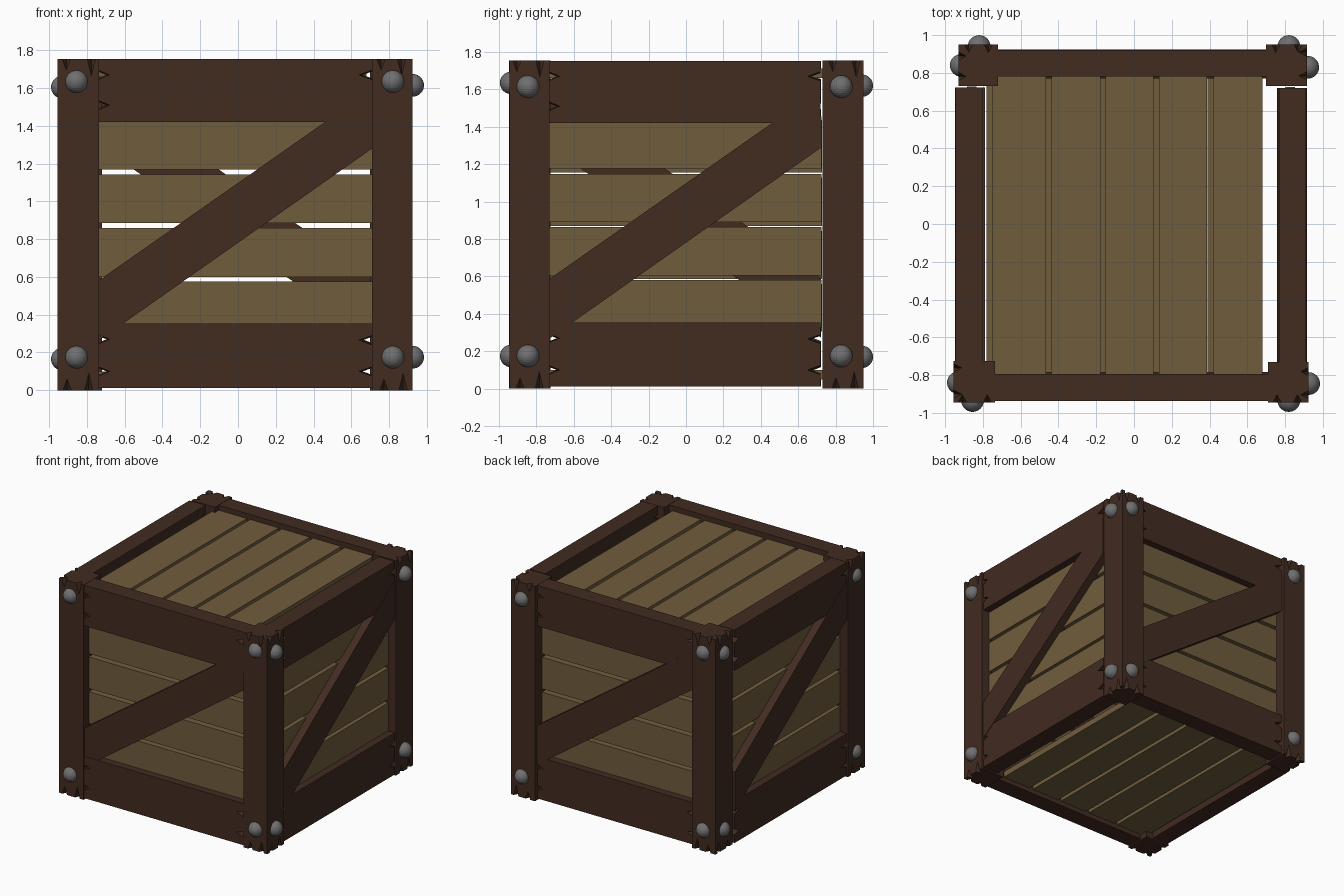
import bpy, bmesh, random
from math import pi
from mathutils import Matrix, Vector

if "Cube" in bpy.data.objects:
    bpy.data.objects.remove(bpy.data.objects["Cube"])

random.seed(4)


def material(name, rgb):
    m = bpy.data.materials.new(name)
    m.diffuse_color = (*rgb, 1)
    m.use_nodes = True
    m.node_tree.nodes["Principled BSDF"].inputs["Base Color"].default_value = m.diffuse_color
    return m


DARK = material("dark brown frame", (0.054, 0.025, 0.0155))
TAN = material("tan planks", (0.162, 0.108, 0.046))
GREY = material("grey bolts", (0.16, 0.16, 0.16))


def finish(bm, name, mat, matrix=Matrix()):
    bmesh.ops.recalc_face_normals(bm, faces=bm.faces)
    me = bpy.data.meshes.new(name)
    bm.to_mesh(me)
    bm.free()
    me.transform(matrix)
    if mat:
        me.materials.append(mat)
    ob = bpy.data.objects.new(name, me)
    bpy.context.collection.objects.link(ob)
    return ob


def box(name, lo, hi, mat, matrix=Matrix()):
    bm = bmesh.new()
    lo, hi = Vector(lo), Vector(hi)
    bmesh.ops.create_cube(bm, size=1, matrix=Matrix.Translation((lo + hi) / 2) @ Matrix.Diagonal((*(hi - lo), 1)))
    return finish(bm, name, mat, matrix)


def prism(name, pts, y0, y1, mat, matrix=Matrix()):
    """Outline in x, z pushed through from y0 to y1."""
    bm = bmesh.new()
    f = bm.faces.new([bm.verts.new((x, y0, z)) for x, z in pts])
    new = bmesh.ops.extrude_face_region(bm, geom=[f])["geom"]
    bmesh.ops.translate(bm, vec=(0, y1 - y0, 0), verts=[v for v in new if isinstance(v, bmesh.types.BMVert)])
    return finish(bm, name, mat, matrix)


def chip(ob, chips, matrix=Matrix()):
    """Cut octahedral splinters one by one, each given as (centre, half sizes)."""
    full = len(ob.data.polygons)
    for centre, half in chips:
        bm = bmesh.new()
        for axis in range(3):
            for s in (-1, 1):
                p = Vector(centre)
                p[axis] += s * half[axis]
                bm.verts.new(p)
        bmesh.ops.convex_hull(bm, input=bm.verts[:])
        cutter = finish(bm, "splinter_cutter", None, matrix)
        cutter.hide_render = True
        mod = ob.modifiers.new("splinter", "BOOLEAN")
        mod.operation = "DIFFERENCE"
        mod.solver = "EXACT"
        mod.object = cutter
        bpy.context.view_layer.update()
        me = bpy.data.meshes.new_from_object(ob.evaluated_get(bpy.context.evaluated_depsgraph_get()))
        ob.modifiers.clear()
        # keep the cut only if the beam survived it whole
        zs = [v.co.z for v in me.vertices]
        old = [v.co.z for v in ob.data.vertices]
        if len(me.polygons) >= full and max(zs) - min(zs) > 0.98 * (max(old) - min(old)):
            ob.data = me
        bpy.data.objects.remove(cutter)
    ob.data.materials.clear()
    ob.data.materials.append(DARK)
    for p in ob.data.polygons:
        p.material_index = 0


# corner posts with splintered ends: x0, x1, y0, y1
H = 1.755
POSTS = {
    "front_left": (-0.955, -0.735, -0.945, -0.725),
    "front_right": (0.71, 0.925, -0.945, -0.73),
    "back_right": (0.70, 0.915, 0.73, 0.95),
    "back_left": (-0.93, -0.72, 0.73, 0.95),
}
for name, (x0, x1, y0, y1) in POSTS.items():
    post = box(name + "_post", (x0, y0, 0), (x1, y1, H), DARK)
    xo = x0 if x0 < 0 else x1
    yo = y0 if y0 < 0 else y1
    chips = []
    for z in (0, H):
        for t, depth in ((0.26, 0.06), (0.76, 0.09)):
            t += random.uniform(-0.06, 0.06)
            chips.append(((x0 + t * (x1 - x0), yo, z), (0.022, 0.042, depth)))
            t += random.uniform(-0.04, 0.04)
            chips.append(((xo, y0 + t * (y1 - y0), z), (0.042, 0.022, depth)))
    chip(post, chips)

# four sides, built facing the front and turned: span a..b, outer, inner, plank shift,
# brace offset, bolt heights, bolts as (along, distance)
SIDES = [
    ("front", -0.735, 0.71, 0.937, 0.795, 0.0, -0.003, (0.175, 1.635), ((-0.855, 0.935), (0.82, 0.935))),
    ("right", -0.73, 0.72, 0.912, 0.768, 0.006, 0.004, (0.175, 1.615), ((-0.845, 0.925), (0.83, 0.92))),
    ("back", -0.70, 0.72, 0.92, 0.78, 0.0, 0.004, (0.17, 1.62), ((-0.82, 0.94), (0.82, 0.94))),
    ("left", -0.722, 0.725, 0.945, 0.80, -0.014, 0.004, (0.165, 1.605), ((-0.84, 0.915), (0.84, 0.93))),
]
for k, (side, a, b, out, inn, dz, proud, heights, bolts) in enumerate(SIDES):
    turn = Matrix.Rotation(k * pi / 2, 4, "Z")
    # rails with splintered ends
    for level, z0, z1, left, right in (
        ("bottom", 0.012, 0.353, (0.10, 0.27), (0.10, 0.265)),
        ("top", 1.42, 1.753, (1.51, 1.67), (1.67,)),
    ):
        rail = box(f"{side}_{level}_rail", (a, -out, z0), (b, -inn, z1), DARK, turn)
        chips = [((a, -out, z), (0.055, 0.5, 0.022)) for z in left]
        chips += [((b, -out, z), (0.07, 0.5, 0.025)) for z in right]
        chip(rail, chips, turn)
    # diagonal brace between the posts
    low = lambda x: 1.28 + 0.703 * (x - 0.71)
    high = lambda x: 1.42 + 0.70 * (x - 0.46)
    prism(f"{side}_brace", [(a, low(a)), (b, low(b)), (b, high(b)), (a, high(a))],
          -out - proud, -inn + 0.01, DARK, turn)
    # recessed wall planks
    cuts = [(0.32, 0.575), (0.60, 0.858), (0.885, 1.143), (1.17, 1.45)]
    for i, (z0, z1) in enumerate(cuts):
        box(f"{side}_plank_{i + 1}", (a - 0.005, -out + 0.06, z0 + dz), (b + 0.005, -out + 0.11, z1 + dz), TAN, turn)
    # round bolts
    for along, dist in bolts:
        for z in heights:
            bm = bmesh.new()
            bmesh.ops.create_uvsphere(bm, u_segments=32, v_segments=16, radius=0.06,
                                      matrix=Matrix.Translation((along, -dist, z)))
            finish(bm, f"{side}_bolt", GREY, turn)

# lid and floor planks running front to back
STRIPS = [(-0.75, -0.465), (-0.437, -0.178), (-0.15, 0.103), (0.132, 0.387), (0.42, 0.68)]
for part, z0, z1, shift in (("lid", 1.66, 1.712, 0.0), ("floor", 0.05, 0.10, -0.031)):
    for i, (x0, x1) in enumerate(STRIPS):
        box(f"{part}_plank_{i + 1}", (x0 + shift, -0.80, z0), (x1 + shift, 0.785, z1), TAN)
